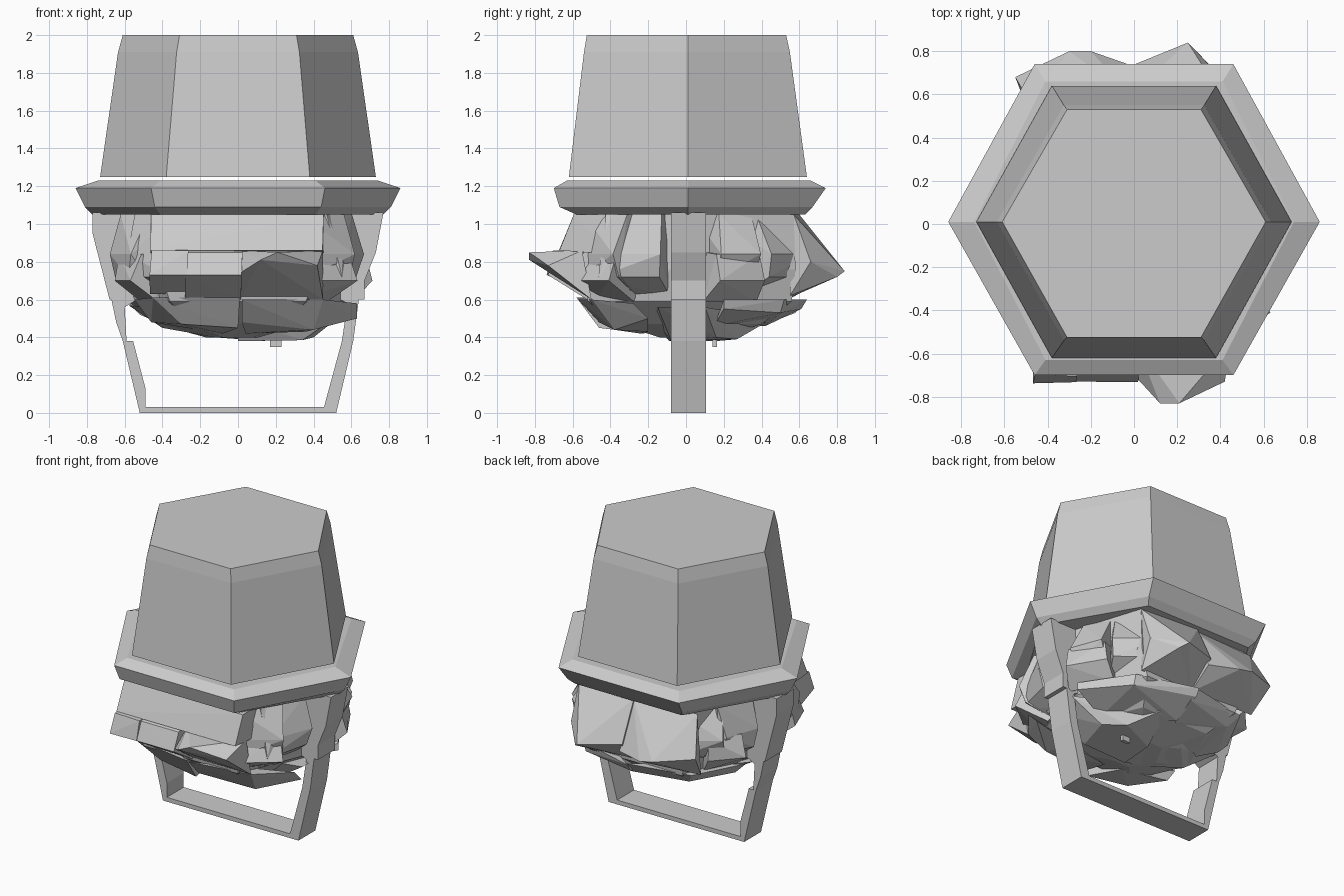
import bpy, bmesh, math, random
from mathutils import Vector

if "Cube" in bpy.data.objects:
    bpy.data.objects.remove(bpy.data.objects["Cube"])

random.seed(4)


def finish(bm, name):
    bmesh.ops.recalc_face_normals(bm, faces=bm.faces[:])
    me = bpy.data.meshes.new(name)
    bm.to_mesh(me)
    bm.free()
    ob = bpy.data.objects.new(name, me)
    bpy.context.collection.objects.link(ob)
    return ob


def hex_loft(name, rings):
    """Six-sided loft; each ring is (side x, corner x, front y, back y, z)."""
    bm = bmesh.new()
    loops = []
    for sx, cx, fy, by, z in rings:
        pts = [(sx, .01), (cx, by), (-cx, by), (-sx, .01), (-cx, fy), (cx, fy)]
        loops.append([bm.verts.new((x, y, z)) for x, y in pts])
    for a, b in zip(loops, loops[1:]):
        for i in range(6):
            j = (i + 1) % 6
            bm.faces.new((a[i], a[j], b[j], b[i]))
    bm.faces.new(loops[0])
    bm.faces.new(loops[-1])
    return finish(bm, name)


def hull(name, pts):
    bm = bmesh.new()
    for p in pts:
        bm.verts.new(p)
    r = bmesh.ops.convex_hull(bm, input=bm.verts[:])
    junk = {v for v in r['geom_interior'] + r['geom_unused']
            if isinstance(v, bmesh.types.BMVert)}
    bmesh.ops.delete(bm, geom=list(junk), context='VERTS')
    return finish(bm, name)


def slab(name, angle, u0, u1, profile, jitter=.02):
    """Rock facing outward at an angle; profile is (distance, z)."""
    a = math.radians(angle)
    n = Vector((math.cos(a), math.sin(a), 0))
    t = Vector((-n.y, n.x, 0))
    pts = []
    for d, z in profile:
        for u in (u0, u1):
            k = [random.uniform(-jitter, jitter) for _ in range(2)]
            pts.append(n * (d + k[0]) + t * (u + k[1]) + Vector((0, 0, z)))
    return hull(name, pts)


# Tapered crown with a chamfered top
hex_loft("crown", [(.73, .38, -.62, .64, 1.25), (.635, .325, -.54, .55, 1.91),
                   (.61, .31, -.525, .53, 2.0)])

# Brim
hex_loft("brim", [(.77, .41, -.58, .63, 1.05), (.81, .44, -.67, .67, 1.09),
                  (.86, .46, -.70, .74, 1.19), (.74, .41, -.63, .66, 1.23)])

# Handle strap looping underneath
outline = [(-.77, 1.06), (-.77, .95), (-.68, .60), (-.61, .60), (-.645, .48),
           (-.61, .38), (-.52, 0), (.52, 0), (.61, .38), (.64, .60), (.67, .60),
           (.67, .70), (.73, .85), (.77, 1.06), (.50, 1.06), (.50, .62),
           (.58, .58), (.55, .38), (.455, .03), (-.49, .03), (-.49, .13),
           (-.555, .38), (-.59, .38), (-.60, .56), (-.50, .62), (-.50, 1.06)]
# split into left, bottom and right so each prism is a simple outline
bm = bmesh.new()
outline[3] = (-.67, .60)
f = bm.faces.new([bm.verts.new((x, -.08, z)) for x, z in outline])
ext = bmesh.ops.extrude_face_region(bm, geom=[f])
for v in ext['geom']:
    if isinstance(v, bmesh.types.BMVert):
        v.co.y = .105
finish(bm, "handle_strap")

# Rock core
hex_loft("rock_core", [(.17, .08, -.14, .18, .40), (.43, .26, -.36, .40, .47),
                       (.58, .36, -.52, .56, .59), (.58, .42, -.55, .58, .76),
                       (.60, .42, -.53, .57, 1.05)])

# Front rocks
slab("front_upper_rock", -90, -.46, .45, [(.4, 1.05), (.59, 1.05), (.67, .86), (.4, .84)], .005)
slab("front_left_rock", -90, -.46, -.27, [(.4, .87), (.70, .86), (.73, .73), (.5, .63)], .01)
slab("front_middle_rock", -90, -.28, .02, [(.6, .87), (.68, .85), (.73, .73), (.52, .6), (.4, .7)], .005)
hull("front_point_rock", [(.01, -.71, .74), (.12, -.83, .81), (.21, -.83, .85), (.42, -.73, .78),
                          (.45, -.5, .6), (.01, -.5, .6), (.01, -.55, .86), (.45, -.55, .86)])

# Back rocks
hull("back_left_rock", [(-.48, .56, 1.05), (0, .58, 1.05), (-.55, .68, .80), (-.30, .80, .76),
                        (-.20, .80, .74), (0, .73, .73), (-.50, .55, .63), (0, .56, .61)])
hull("back_right_rock", [(-.02, .60, 1.05), (.42, .57, 1.05), (-.02, .73, .78), (.25, .84, .75),
                         (.29, .80, .72), (.42, .66, .80), (.40, .55, .62), (0, .55, .61)])

# Corner and side rocks around the middle
chunk = [(.35, 1.05), (.60, 1.05), (.68, .84), (.66, .72), (.50, .61)]
low = [(.35, .86), (.66, .84), (.71, .70), (.56, .59)]
for name, ang, u0, u1, prof in (
        ("right_front_rock", -22, -.20, .12, chunk),
        ("right_corner_rock", -46, -.16, .16, chunk),
        ("right_corner_low_rock", -44, -.12, .15, low),
        ("right_back_rock", 24, -.10, .12, chunk),
        ("right_back_corner_rock", 50, -.14, .18, chunk),
        ("right_back_low_rock", 26, -.16, .10, low),
        ("left_front_rock", 203, -.12, .16, chunk),
        ("left_corner_rock", 226, -.16, .15, chunk),
        ("left_front_low_rock", 212, -.12, .13, low),
        ("left_back_rock", 157, -.14, .10, chunk),
        ("left_back_corner_rock", 132, -.16, .14, chunk),
        ("left_back_low_rock", 148, -.12, .12, low)):
    slab(name, ang, u0, u1, prof, .03)

# Lower rocks curving underneath
hull("front_right_under_rock", [(.02, -.57, .6), (.45, -.50, .6), (.63, -.28, .58), (.63, -.2, .5),
                                (.40, -.38, .44), (.02, -.46, .48), (.04, -.24, .42), (.36, -.20, .43)])
hull("front_left_under_rock", [(.01, -.58, .61), (-.45, -.50, .61), (-.55, -.25, .6), (-.46, -.22, .48),
                               (-.30, -.42, .47), (0, -.46, .45), (-.08, -.22, .42)])
hull("back_right_under_rock", [(0, .64, .6), (.42, .52, .6), (.63, .2, .6), (.63, .2, .55), (.42, .5, .53),
                               (0, .61, .55), (0, .42, .46), (.40, .15, .46)])
hull("back_left_under_rock", [(.02, .63, .6), (-.42, .54, .6), (-.60, .2, .6), (-.52, .2, .52), (-.36, .48, .52),
                              (.02, .58, .53), (0, .40, .46), (-.38, .15, .46)])
hull("bottom_right_rock", [(0, -.09, .38), (.34, -.08, .385), (.40, .16, .40), (.28, .27, .39), (.02, .16, .38),
                           (.60, .1, .56), (.60, -.15, .56), (.1, .46, .5), (0, -.17, .5)])
hull("bottom_left_rock", [(.01, -.10, .39), (-.12, -.08, .40), (-.40, 0, .45), (-.2, .22, .42), (.01, .14, .40),
                          (-.58, .1, .57), (-.1, .42, .5), (-.5, -.17, .56)])
hull("bottom_chip", [(x, y, z) for x in (.17, .23) for y in (.14, .165) for z in (.35, .42)])
